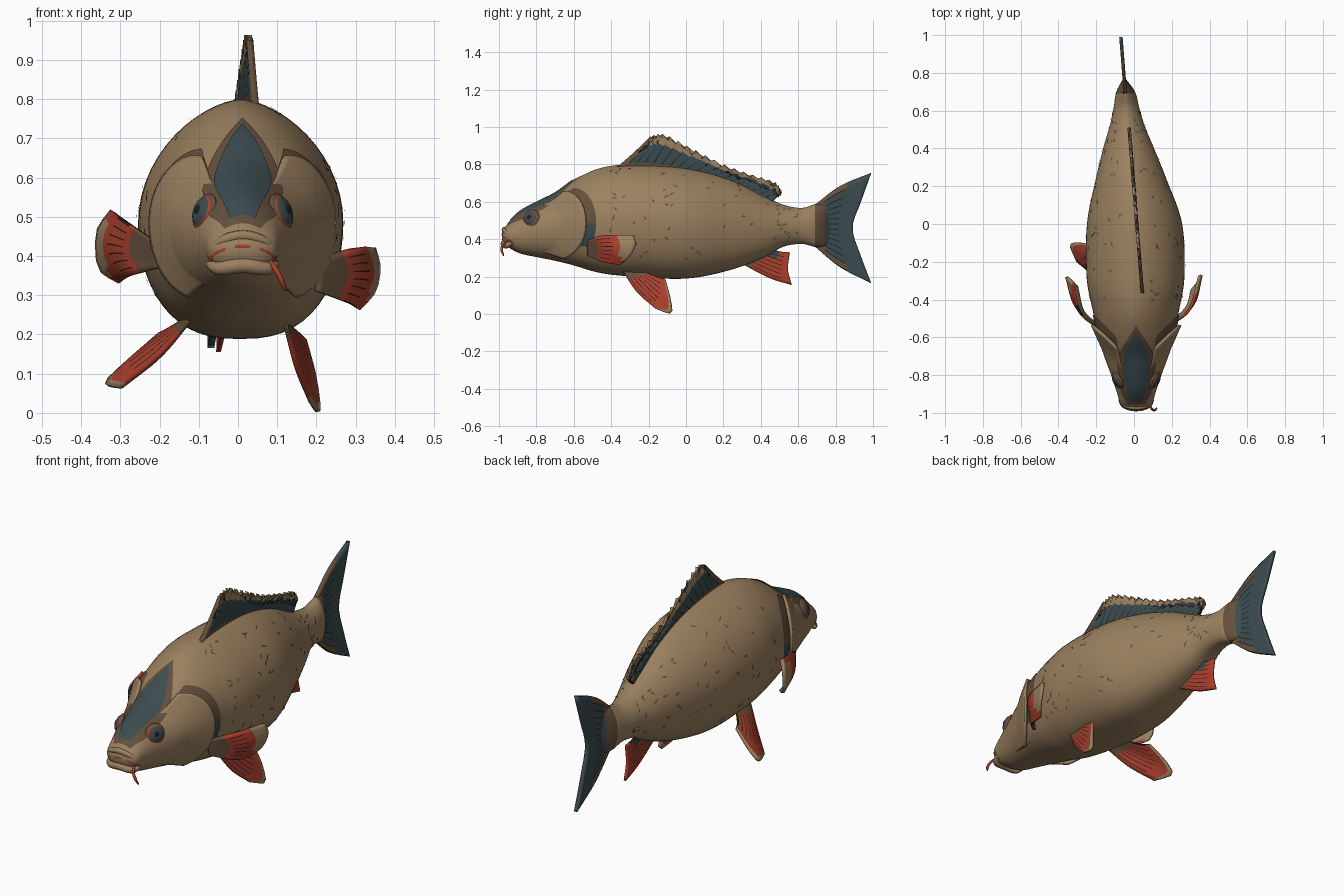
import bpy, bmesh, math, random
from mathutils import Vector

random.seed(4)
if "Cube" in bpy.data.objects:
    bpy.data.objects.remove(bpy.data.objects["Cube"])

def material(name, rgb):
    m = bpy.data.materials.new(name)
    m.use_nodes = True
    m.diffuse_color = (*rgb, 1)
    m.node_tree.nodes["Principled BSDF"].inputs["Base Color"].default_value = (*rgb, 1)
    return m

TAN = material("tan skin", (.33, .22, .117))
BROWN = material("brown marking", (.13, .08, .045))
TEAL = material("dark teal", (.045, .072, .08))
RED = material("fin red", (.42, .05, .025))
DARK = material("dark line", (.012, .014, .014))

def spline(pts, t):
    """Catmull-Rom point through pts, t from 0 to 1."""
    pts = [Vector(p) for p in pts]
    n = len(pts) - 1
    i = min(int(t * n), n - 1)
    f = t * n - i
    b, c = pts[i], pts[i + 1]
    a = pts[i - 1] if i else b * 2 - c
    d = pts[i + 2] if i + 2 <= n else c * 2 - b
    return b + (c - a) * f / 2 + (a * 2 - b * 5 + c * 4 - d) * f ** 2 / 2 + (b * 3 - a - c * 3 + d) * f ** 3 / 2

def steps(a, b, n):
    return [a + (b - a) * i / n for i in range(n + 1)]

def finish(ob, angle=40):
    bpy.ops.object.select_all(action='DESELECT')
    ob.select_set(True)
    bpy.context.view_layer.objects.active = ob
    bpy.ops.object.shade_smooth_by_angle(angle=math.radians(angle))

def add_mesh(name, bm, mats):
    me = bpy.data.meshes.new(name)
    bm.to_mesh(me)
    bm.free()
    for m in mats:
        me.materials.append(m)
    ob = bpy.data.objects.new(name, me)
    bpy.context.collection.objects.link(ob)
    finish(ob)
    return ob

def grid(name, fn, us, vs, mats, rule=None, thick=0, shell=0, closed=False):
    """Sheet of quads from fn(u, v); rule picks a material per face."""
    bm = bmesh.new()
    rows = [[bm.verts.new(fn(u, v)) for v in vs] for u in us]
    for i in range(len(us) - 1):
        for j in range(len(vs) - 1):
            f = bm.faces.new((rows[i][j], rows[i + 1][j], rows[i + 1][j + 1], rows[i][j + 1]))
            if rule:
                f.material_index = rule(i, (us[i] + us[i + 1]) / 2, (vs[j] + vs[j + 1]) / 2, f.calc_center_median())
    if closed:
        bmesh.ops.remove_doubles(bm, verts=bm.verts, dist=1e-5)
        bmesh.ops.holes_fill(bm, edges=bm.edges)
        bmesh.ops.recalc_face_normals(bm, faces=bm.faces)
    ob = add_mesh(name, bm, mats)
    if thick:
        s = ob.modifiers.new("thickness", 'SOLIDIFY')
        s.thickness, s.offset, s.material_offset = thick, 0, shell

# Body stations: y, top, bottom, half width, centre x
BODY = [(-.985, .44, .40, .03, .012), (-.96, .475, .365, .08, .012), (-.89, .545, .325, .103, .012),
        (-.8, .595, .305, .133, .012), (-.7, .645, .285, .17, .012), (-.6, .715, .26, .202, .012),
        (-.46, .78, .22, .228, .01), (-.28, .80, .2, .259, .008), (0, .78, .19, .252, .003),
        (.235, .72, .235, .188, -.015), (.42, .63, .305, .128, -.03), (.52, .585, .36, .092, -.036),
        (.62, .567, .375, .067, -.04), (.70, .59, .357, .05, -.044), (.77, .58, .37, .006, -.051)]
CREST = 1.25

def station(y):
    lo, hi = 0, 1
    for _ in range(24):
        mid = (lo + hi) / 2
        lo, hi = (mid, hi) if spline(BODY, mid)[0] < y else (lo, mid)
    return spline(BODY, lo)

def skin(y, a, off=0):
    """Point on the body at length y and angle a, lifted by off."""
    _, top, bot, half, cx = station(y)
    c, s = math.cos(a), math.sin(a)
    zc = bot + .48 * (top - bot)
    c = math.copysign(abs(c) ** (CREST if s > 0 else .78), c)
    return Vector((cx + (half + off) * c, y, zc + ((top - zc if s > 0 else zc - bot) + off) * s))

grid("body", skin, steps(-.985, -.9, 8) + steps(-.88, .77, 62), steps(0, math.tau, 56), [TAN, BROWN, TEAL],
     lambda i, u, v, c: 0 if u < .685 else (1 if u < .735 else 2), closed=True)

# Forehead marking: brown plate with a teal plate on top
def forehead(name, widths, y0, y1, off, mat):
    def fn(u, v):
        half = max(spline([(w, 0) for w in widths], (u - y0) / (y1 - y0))[0], .002)
        share = min(half / station(u)[3], .95) ** (1 / CREST)
        return skin(u, math.pi / 2 - v * math.asin(share), off)
    grid(name, fn, steps(y0, y1, 26), steps(1, -1, 14), [mat])

forehead("forehead_brown", (.045, .08, .092, .1, .085, .045, 0), -.955, -.54, .003, BROWN)
forehead("forehead_teal", (.03, .048, .062, .07, .06, .035, 0), -.94, -.575, .007, TEAL)

# Gill covers, each with a coloured crescent on the body behind it
def gill_edge(v):
    return -.535 - .12 * (v / .95) ** 2

for side, a0 in (("left", 0), ("right", math.pi)):
    grid(side + "_gill_cover", lambda u, v: skin(gill_edge(v) - .2 * (1 - u), a0 + v, -.012 + .03 * u * u),
         steps(0, 1, 14), steps(-.95, .95, 28), [TAN], thick=.014)
    grid(side + "_gill_crescent", lambda u, v: skin(gill_edge(v) - .02 + .075 * u, a0 + v, .004),
         steps(0, 1, 6), steps(-.95, .95, 36), [TAN, BROWN, TEAL],
         lambda i, u, v, c: 0 if c.z < .36 else (1 if c.z > .49 else 2))

# Scale flecks scattered over the flanks
bm = bmesh.new()
for _ in range(120):
    y, a, tilt = random.uniform(-.42, .6), random.uniform(-.7, 1.2), random.uniform(-1.2, 1.2)
    a = math.pi - a if random.random() < .5 else a
    size, r = random.uniform(.011, .02), max(station(y)[3], .1)
    c, s = math.cos(tilt), math.sin(tilt)
    bm.faces.new([bm.verts.new(skin(y + p * c - q * s, a + (p * s + q * c) / r, .004))
                  for p, q in ((size, 0), (0, .007), (-size, 0), (0, -.002))])
add_mesh("scale_flecks", bm, [BROWN])

# Fins: sheets lofted through rows of points from base to tip, with dark rays
def fin(name, rows, rays, mats, rule, thick=.012, saw=0, ray_span=(.2, .75), shell=0):
    us = [(k + part) / rays for k in range(rays) for part in (0, .85)] + [1]
    def fn(u, v):
        p = spline([spline(r, u) for r in rows], v)
        p.z += saw * v * v * (1 - (u * rays) % 1)
        return p
    def pick(i, u, v, c):
        return 3 if i % 2 and ray_span[0] < v < ray_span[1] else rule(u, v, c)
    grid(name, fn, us, steps(0, 1, 16), mats, pick, thick, shell)

def flat(x, pts):
    """Lift y, z pairs to 3D along a gently curving centre plane."""
    return [(x(y), y, z) for y, z in pts]

fin("dorsal_fin", [flat(lambda y: .015 - .08 * y, r) for r in (
    [(-.37, .785), (-.15, .785), (.06, .755), (.27, .69), (.46, .6)],
    [(-.19, .93), (-.12, .942), (.02, .873), (.18, .79), (.34, .73), (.475, .685), (.51, .64)])],
    19, [BROWN, TEAL, TAN, DARK],
    lambda u, v, c: 0 if v < .1 or u < .05 else (1 if v < .74 else 2), .018, saw=.02, ray_span=(.15, .85))

fin("tail_fin", [flat(lambda y: .008 - .078 * y, r) for r in (
    [(.69, .585), (.70, .47), (.69, .36)],
    [(.825, .685), (.80, .56), (.79, .465), (.80, .37), (.825, .25)],
    [(.99, .755), (.935, .6), (.89, .46), (.935, .31), (.99, .165)])],
    13, [BROWN, TEAL, TAN, DARK],
    lambda u, v, c: 0 if v < .25 or (v < .6 and not .06 < u < .94) else 1, .018, ray_span=(.2, .6))

fin("anal_fin", [flat(lambda y: -.01 - .07 * y, r) for r in (
    [(.27, .285), (.36, .31), (.45, .35)],
    [(.44, .195), (.47, .265), (.5, .335)],
    [(.565, .155), (.545, .24), (.555, .33)])],
    7, [BROWN, RED, TEAL, DARK], lambda u, v, c: 2 if u > .7 and v < .5 else (0 if v < .2 else 1))

def red_rule(u, v, c):
    return 0 if v < .2 else (2 if v > .95 else 1)

PELVIC = [BROWN, RED, TAN, DARK]
fin("left_pelvic_fin", [
    [(.12, -.34, .23), (.13, -.22, .22)],
    [(.15, -.26, .115), (.16, -.2, .15), (.155, -.16, .2)],
    [(.185, -.165, .03), (.205, -.08, .005), (.195, -.085, .09), (.17, -.11, .185)]], 7, PELVIC, red_rule)
fin("right_pelvic_fin", [
    [(-.12, -.34, .24), (-.13, -.22, .24)],
    [(-.2, -.28, .145), (-.22, -.2, .17), (-.18, -.16, .21)],
    [(-.3, -.2, .065), (-.335, -.11, .075), (-.28, -.1, .13), (-.2, -.12, .2)]], 7, PELVIC, red_rule)

# Pectoral fins: red outside with a tan end, tan inside
LEFT = [[(.2, -.53, .39), (.2, -.52, .31)],
        [(.295, -.45, .42), (.315, -.42, .35), (.28, -.44, .28)],
        [(.345, -.28, .42), (.357, -.27, .37), (.345, -.3, .31), (.305, -.35, .265)]]
RIGHT = [[(-.2, -.53, .37), (-.205, -.54, .43)],
         [(-.27, -.46, .35), (-.31, -.43, .42), (-.29, -.46, .49)],
         [(-.3, -.33, .335), (-.35, -.29, .37), (-.355, -.28, .46), (-.32, -.31, .515)]]
for name, rows in (("left_pectoral_fin", LEFT), ("right_pectoral_fin", RIGHT)):
    fin(name, rows, 7, [BROWN, RED, TAN, DARK] + [TAN] * 4,
        lambda u, v, c: 0 if v < .3 else (2 if c.y > -.36 and abs(c.x) > .325 else 1), .014, ray_span=(.4, .6), shell=4)

# Eyes: brown socket, red ring, teal iris, dark pupil
def ball(name, loc, size, normal, mat):
    bpy.ops.mesh.primitive_uv_sphere_add(segments=24, ring_count=12, location=loc)
    ob = bpy.context.object
    ob.name, ob.scale, ob.rotation_mode = name, size, 'QUATERNION'
    ob.rotation_quaternion = Vector(normal).to_track_quat('Z', 'Y')
    ob.data.materials.append(mat)
    finish(ob, 60)

for side, s, a in (("left", 1, .55), ("right", -1, math.pi - .55)):
    n = Vector((s * .8, -.45, .3)).normalized()
    for part, r, depth, lift, mat in (("socket", .05, .016, -.004, BROWN), ("ring", .042, .016, .001, RED),
                                      ("iris", .039, .017, .003, TEAL), ("pupil", .014, .006, .0165, DARK)):
        ball(f"{side}_eye_{part}", skin(-.83, a) + n * lift, (r, r, depth), n, mat)

# Mouth: lips, opening and one barbel
def tube(name, pts, radius, mat, ends=.5):
    cu = bpy.data.curves.new(name, 'CURVE')
    cu.dimensions, cu.bevel_depth, cu.bevel_resolution, cu.use_fill_caps = '3D', radius, 3, True
    sp = cu.splines.new('POLY')
    sp.points.add(16)
    for p, t in zip(sp.points, steps(0, 1, 16)):
        p.co = (*spline(pts, t), 1)
        p.radius = 1 - (1 - ends) * abs(2 * t - 1) ** 2
    cu.materials.append(mat)
    bpy.context.collection.objects.link(bpy.data.objects.new(name, cu))

def arch(zs, out):
    ys = (-.93, -.96, -.972, -.96, -.93)
    return [(.012 + x, y - out, z) for x, y, z in zip((-.085, -.06, 0, .06, .085), ys, zs)]

ball("mouth_opening", (.012, -.96, .402), (.065, .022, .02), (0, 0, 1), BROWN)
tube("upper_lip_fold", arch((.40, .435, .452, .435, .40), 0), .014, TAN)
tube("upper_lip", arch((.385, .411, .425, .411, .385), .005), .010, RED)
tube("lower_lip", arch((.38, .368, .376, .368, .38), 0), .02, TAN)
tube("barbel", [(.08, -.95, .39), (.095, -.98, .368), (.11, -.985, .34), (.12, -.975, .312)], .007, RED)
